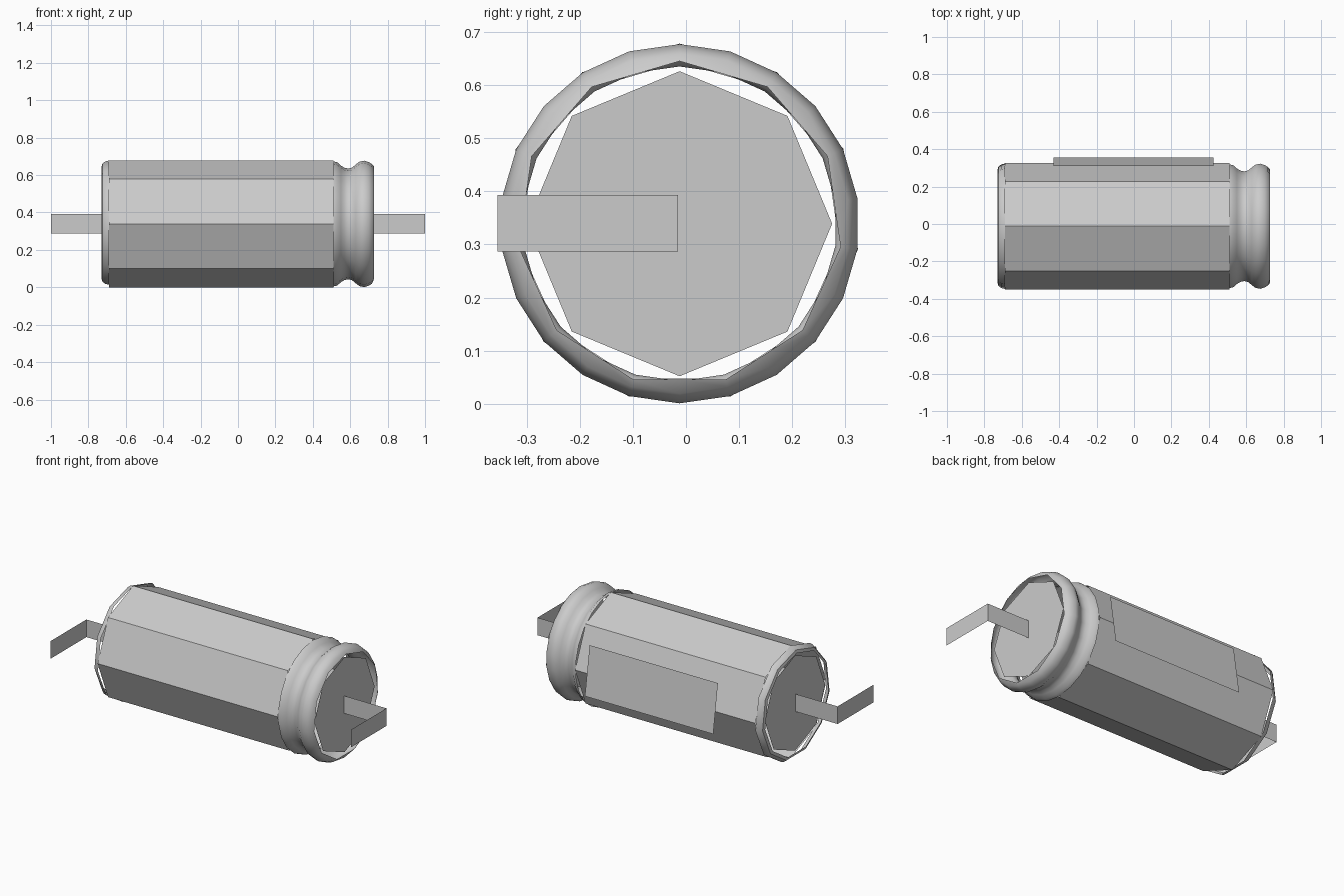
import bpy
from math import sin, cos, pi, radians

cube = bpy.data.objects.get("Cube")
if cube:
    bpy.data.objects.remove(cube, do_unlink=True)

AXIS_Y, AXIS_Z, RADIUS = -0.012, 0.339, 0.339

grey = bpy.data.materials.new("plain grey")
grey.use_nodes = True
grey.diffuse_color = (0.6, 0.6, 0.6, 1)
grey.node_tree.nodes["Principled BSDF"].inputs["Base Color"].default_value = (0.6, 0.6, 0.6, 1)


def add_mesh(name, verts, faces, smooth=False):
    mesh = bpy.data.meshes.new(name)
    mesh.from_pydata(verts, [], faces)
    mesh.materials.append(grey)
    obj = bpy.data.objects.new(name, mesh)
    bpy.context.collection.objects.link(obj)
    if smooth:
        bpy.ops.object.select_all(action='DESELECT')
        bpy.context.view_layer.objects.active = obj
        obj.select_set(True)
        bpy.ops.object.shade_smooth_by_angle(angle=radians(35))
    return obj


def ring(x, r, sides, coarse=False):
    """Circle about the long axis; coarse drops alternate corners onto the chords."""
    points = []
    for i in range(sides):
        a = 2 * pi * i / sides
        k = r * cos(2 * pi / sides) if coarse and i % 2 else r
        points.append((x, AXIS_Y + k * sin(a), AXIS_Z + k * cos(a)))
    return points


def tube(name, rings, smooth=False):
    n = len(rings[0])
    faces = [(k * n + j, (k + 1) * n + j, (k + 1) * n + (j + 1) % n, k * n + (j + 1) % n)
             for k in range(len(rings) - 1) for j in range(n)]
    return add_mesh(name, [v for r in rings for v in r], faces, smooth)


# Eight-sided can, open at both ends
tube("can_body", [ring(-0.69, RADIUS, 8), ring(0.51, RADIUS, 8)])

# Rolled and grooved collar, ending in a coarser lip
profile = [(0.51, 0.334), (0.53, 0.33), (0.55, 0.312), (0.57, 0.3), (0.59, 0.296),
           (0.61, 0.301), (0.63, 0.318), (0.65, 0.333), (0.675, 0.338), (0.7, 0.33), (0.716, 0.32)]
tube("grooved_collar", [ring(x, r, 22) for x, r in profile] + [ring(0.728, 0.306, 22, True)], True)

# Rounded rim on the plain end
rim = [(-0.73, 0.304), (-0.725, 0.322), (-0.71, 0.334), (-0.69, RADIUS)]
tube("plain_rim", [ring(x, r, 11) for x, r in rim], True)

# End discs and bent flat terminals
for side, label in ((1, "left"), (-1, "right")):
    disc = ring(side * 0.718, 0.287, 8)
    order = range(8) if side < 0 else range(7, -1, -1)
    add_mesh(label + "_end_disc", disc, [tuple(order)])
    path = [(side * 0.718, -0.015), (side, -0.015), (side, -0.355)]
    verts = [(x, y, z) for x, y in path for z in (0.287, 0.393)]
    add_mesh(label + "_terminal", verts, [(0, 2, 3, 1), (2, 4, 5, 3)])

# Slightly tilted label plate on the back
low, high = (0.355, 0.215), (0.31, 0.505)
add_mesh("back_plate", [(0.425, *low), (-0.43, *low), (-0.43, *high), (0.425, *high)], [(0, 1, 2, 3)])
